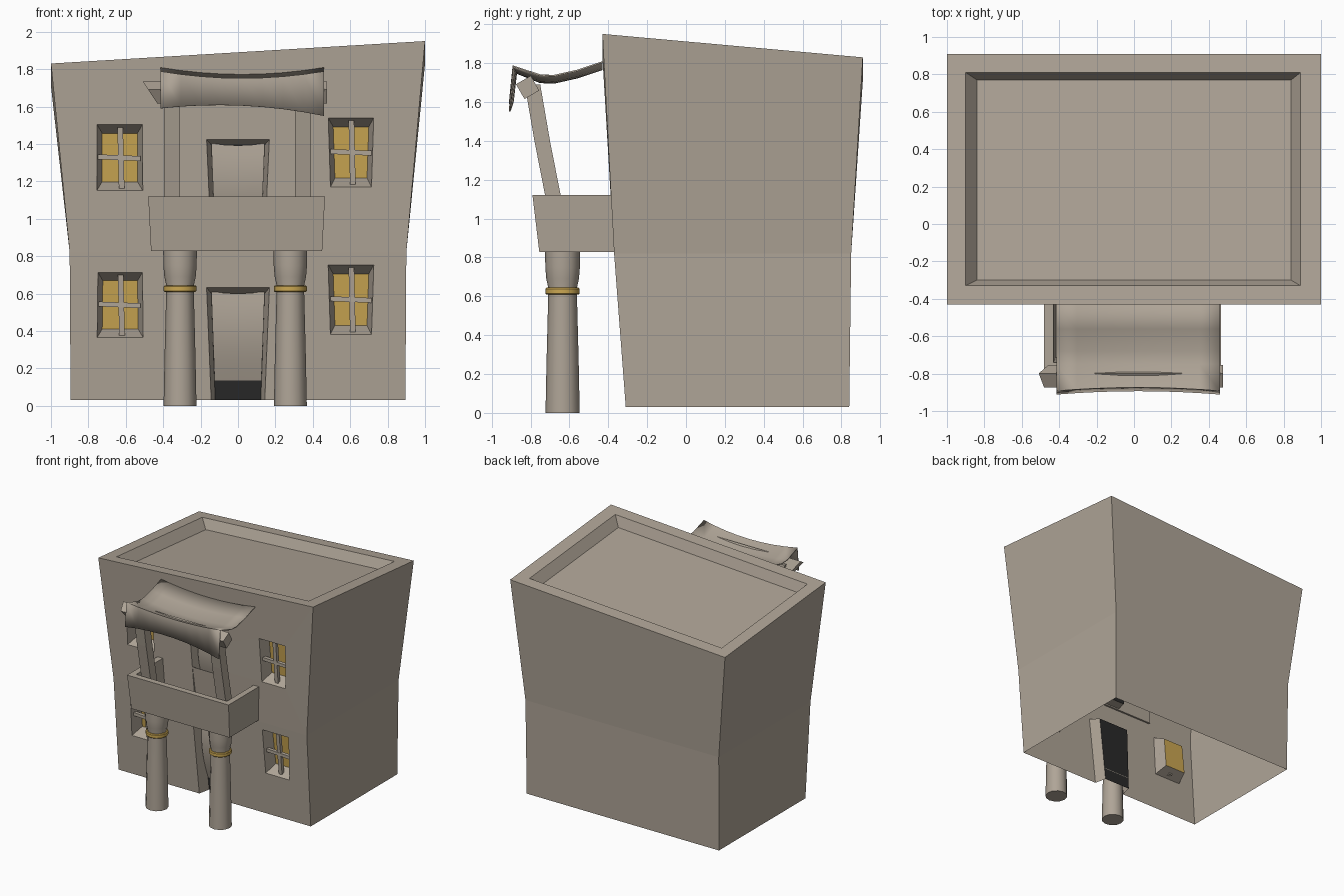
import bpy, bmesh, math
from mathutils import Vector, Matrix

if "Cube" in bpy.data.objects:
    bpy.data.objects.remove(bpy.data.objects["Cube"])


def material(name, rgb):
    m = bpy.data.materials.new(name)
    m.diffuse_color = (*rgb, 1)
    m.use_nodes = True
    m.node_tree.nodes["Principled BSDF"].inputs["Base Color"].default_value = m.diffuse_color
    return m


STONE = material("warm_stone", (0.43, 0.375, 0.31))
GOLD = material("gold", (0.60, 0.39, 0.085))
DARK = material("dark_doorway", (0.022, 0.022, 0.022))


def make(name, verts, faces, mat=STONE, smooth=None):
    me = bpy.data.meshes.new(name)
    me.from_pydata([tuple(v) for v in verts], [], faces)
    bm = bmesh.new()
    bm.from_mesh(me)
    bmesh.ops.recalc_face_normals(bm, faces=bm.faces)
    bm.to_mesh(me)
    bm.free()
    me.materials.append(mat)
    ob = bpy.data.objects.new(name, me)
    bpy.context.collection.objects.link(ob)
    if smooth:
        activate(ob)
        bpy.ops.object.shade_smooth_by_angle(angle=math.radians(smooth))
    return ob


def activate(ob):
    bpy.ops.object.select_all(action='DESELECT')
    ob.select_set(True)
    bpy.context.view_layer.objects.active = ob


def loft(name, rings, mat=STONE, smooth=None, caps=True):
    """Skin a list of equally long closed rings."""
    n = len(rings[0])
    verts = [p for r in rings for p in r]
    faces = [(i * n + j, i * n + (j + 1) % n, (i + 1) * n + (j + 1) % n, (i + 1) * n + j)
             for i in range(len(rings) - 1) for j in range(n)]
    if caps:
        faces += [tuple(range(n)), tuple(range(len(verts) - n, len(verts)))]
    return make(name, verts, faces, mat, smooth)


def rect(x0, x1, y0, y1, zf):
    z = zf if callable(zf) else (lambda x, y: zf)
    return [(x, y, z(x, y)) for x, y in ((x0, y0), (x1, y0), (x1, y1), (x0, y1))]


def front(z):
    """y of the leaning front wall at height z."""
    return -0.31 - 0.06 * (z - 0.03) / 0.79 if z < 0.82 else -0.37 - 0.06 * (z - 0.82) / 1.07


def roof(x, y):
    """Tilted roof plane."""
    return 1.89 + 0.06 * x - 0.09 * (y + 0.43)


# House shell: flared walls, sloping parapet and sunken roof
house = loft("house_walls", [
    rect(-0.895, 0.895, -0.31, 0.84, 0.03),
    rect(-0.9, 0.9, -0.37, 0.85, 0.82),
    rect(-1, 1, -0.43, 0.91, roof),
    rect(-0.9, 0.89, -0.33, 0.81, roof),
    rect(-0.84, 0.84, -0.30, 0.77, lambda x, y: roof(x, y) - 0.08)])

# Openings: half widths at top and bottom, bottom and top heights
DEPTH = 0.1
windows = [(-0.63, 0.119, 0.123, 0.365, 0.714), (0.604, 0.122, 0.11, 0.382, 0.754),
           (-0.632, 0.121, 0.123, 1.15, 1.503), (0.604, 0.122, 0.11, 1.17, 1.54)]
doors = [(0, 0.168, 0.142, 0.0, 0.632), (0, 0.168, 0.142, 0.84, 1.424)]


def cut_opening(spec, kx, kz0, kz1):
    cx, wt, wb, z0, z1 = spec
    zc = (z0 + z1) / 2
    rings = []
    for s in (-0.5, 1):
        ring = []
        for x, z, kz in ((-wb, z0, kz0), (wb, z0, kz0), (wt, z1, kz1), (-wt, z1, kz1)):
            ring.append((cx + x * (1 + (kx - 1) * s), front(z) + s * DEPTH,
                         zc + (z - zc) * (1 + (kz - 1) * s)))
        rings.append(ring)
    cutter = loft("opening_cutter", rings)
    mod = house.modifiers.new("cut", 'BOOLEAN')
    mod.operation, mod.solver, mod.object = 'DIFFERENCE', 'EXACT', cutter
    activate(house)
    bpy.ops.object.modifier_apply(modifier=mod.name)
    bpy.data.objects.remove(cutter)


for w in windows:
    cut_opening(w, 0.78, 0.74, 0.74)
for d in doors:
    cut_opening(d, 0.85, 1.0, 0.9)

# Colour the recess backs and open the underside
house.data.materials.clear()
for m in (STONE, GOLD, DARK):
    house.data.materials.append(m)
bm = bmesh.new()
bm.from_mesh(house.data)
for f in list(bm.faces):
    c = f.calc_center_median()
    f.material_index = 0
    if f.normal.z < -0.9 and c.z < 0.04:
        bm.faces.remove(f)
    elif f.normal.y < -0.9 and c.z < 1.6 and c.y > front(c.z) + 0.06:
        f.material_index = 2 if abs(c.x) < 0.25 else 1
bm.to_mesh(house.data)
bm.free()


def bar(name, path, w, d, mat=STONE, smooth=None):
    """Square bar along upright path points."""
    return loft(name, [rect(p[0] - w, p[0] + w, p[1] - d, p[1] + d, p[2]) for p in path], mat, smooth)


def box(name, lo, hi):
    return loft(name, [rect(lo[0], hi[0], lo[1], hi[1], z) for z in (lo[2], hi[2])])


# Crossed window bars
for cx, wt, wb, z0, z1 in windows:
    zc = (z0 + z1) / 2
    y = front(zc) + 0.04
    bar("window_upright", [(cx + 0.01, front(z0) + 0.04, z0 + 0.01),
                           (cx + 0.002, front(z1) + 0.04, z1 - 0.015)], 0.015, 0.015)
    rail = box("window_crossbar", (cx - wb, y - 0.018, zc - 0.013), (cx + wt - 0.01, y + 0.012, zc + 0.013))
    rail.data.transform(Matrix.Translation((cx, 0, zc)) @ Matrix.Rotation(0.04, 4, 'Y')
                        @ Matrix.Translation((-cx, 0, -zc)))

# Bowed door leaves, sinking into the dark doorway near the bottom
for lo, hi in ((0.13, 0.612), (0.95, 1.404)):
    N, verts = 8, []
    for i in range(N + 1):
        t = i / N
        z = lo + (hi - lo) * t
        y = front(z) + DEPTH + 0.004 - 0.05 * math.sin(math.pi * min(t * 0.8 + 0.02, 1))
        half = 0.125 + 0.018 * t
        for j in range(5):
            u = j / 2 - 1
            verts.append((half * u, y, z - 0.012 * (1 - u * u) * t))
    faces = [(i * 5 + j, i * 5 + j + 1, i * 5 + j + 6, i * 5 + j + 5) for i in range(N) for j in range(4)]
    make("door_leaf", verts, faces, smooth=40)


def lathe(name, cx, cy, profile, mat, sides=12):
    rings = [[(cx + r * math.cos(2 * math.pi * k / sides), cy + r * math.sin(2 * math.pi * k / sides), z)
              for k in range(sides)] for r, z in profile]
    return loft(name, rings, mat, 40)


# Porch columns with gold collars
for cx in (-0.31, 0.28):
    lathe("porch_column", cx, -0.635,
          [(0.088, 0), (0.083, 0.25), (0.074, 0.6), (0.074, 0.645), (0.084, 0.69), (0.089, 0.75), (0.09, 0.835)], STONE)
    lathe("column_collar", cx, -0.635, [(0.082, 0.608), (0.088, 0.614), (0.088, 0.638), (0.082, 0.644)], GOLD)

# Balcony trough
loft("balcony", [
    rect(-0.465, 0.45, -0.755, -0.355, 0.828),
    rect(-0.48, 0.465, -0.79, -0.38, 1.12),
    rect(-0.43, 0.415, -0.74, -0.385, 1.12),
    rect(-0.42, 0.405, -0.715, -0.36, 0.87)])

# Bent posts carrying the awning
for cx in (-0.352, 0.348):
    bar("awning_post", [(cx, -0.67, 0.87), (cx, -0.685, 1.12), (cx, -0.74, 1.4), (cx, -0.79, 1.69)], 0.043, 0.04)

# Tilted cross beam
beam_rings = []
for x, lean in ((-0.47, 0.045), (0.475, 0.0)):
    ring = []
    for k in range(4):
        a = math.radians(75 + 90 * k)
        dy, dz = 0.062 * math.cos(a), 0.062 * math.sin(a)
        ring.append((x + lean * (-dz / 0.062) * 0.9, -0.815 + dy, 1.675 + dz))
    beam_rings.append(ring)
loft("awning_beam", beam_rings)

# Sagging awning with a hanging front flap
profile = [(-0.43, 1.805), (-0.56, 1.762), (-0.68, 1.735), (-0.75, 1.738), (-0.89, 1.785), (-0.908, 1.57)]
N, verts = 8, []
for y, z in profile:
    for j in range(N + 1):
        u = j / N * 2 - 1
        sag = 0.037 * (1 - u * u)
        flap = z < 1.6
        dz = 0.035 * (1 - u * u) - 0.02 * u if flap else -sag
        dy = 0.018 * (1 - u * u) if y < -0.8 else 0
        verts.append((0.022 + 0.437 * u, y + dy, z + dz))
M = N + 1
awning = make("awning", verts, [(i * M + j, i * M + j + 1, (i + 1) * M + j + 1, (i + 1) * M + j)
                                for i in range(len(profile) - 1) for j in range(N)], smooth=40)
mod = awning.modifiers.new("thickness", 'SOLIDIFY')
mod.thickness, mod.offset = 0.008, 0
